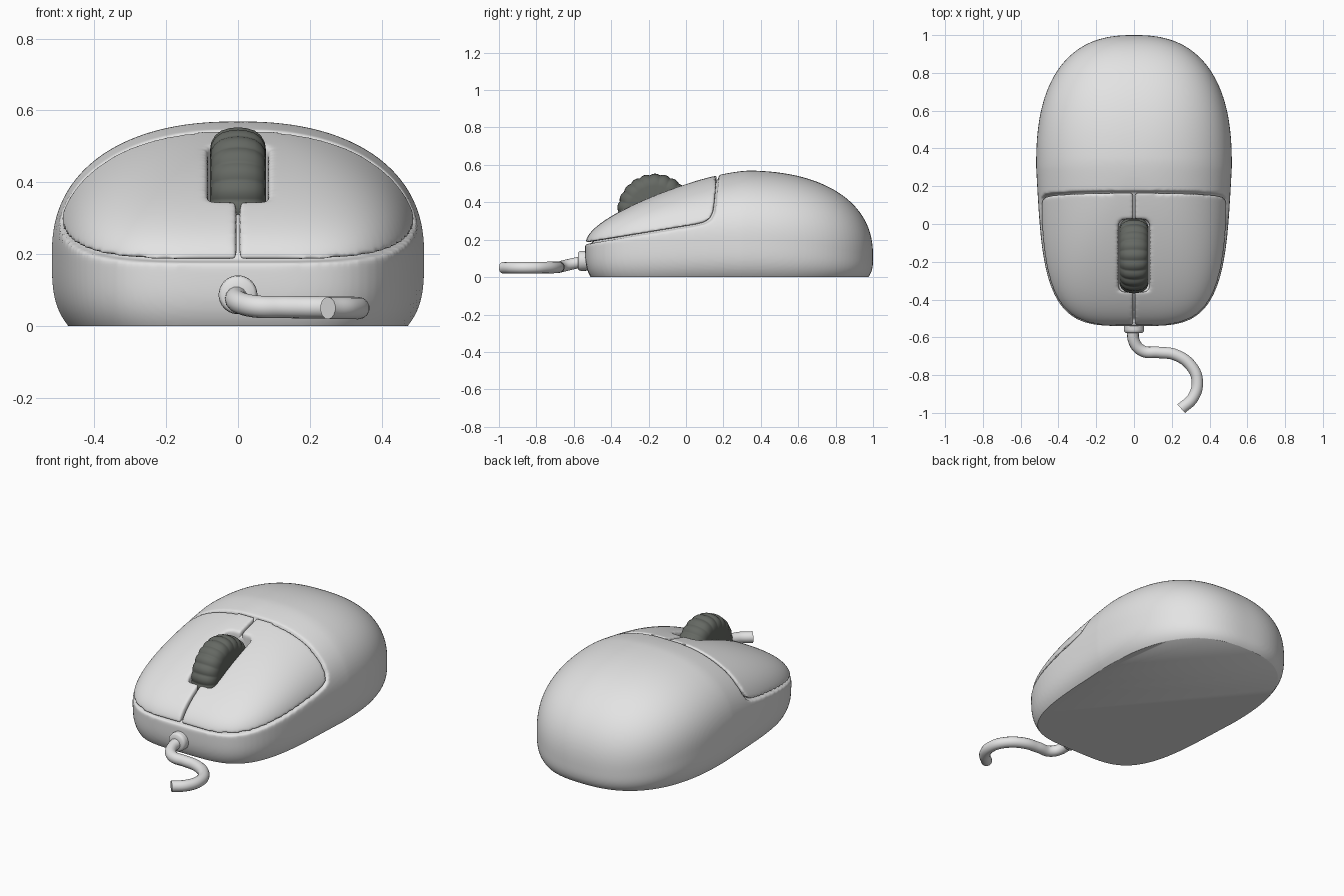
import bpy, bmesh, math
from mathutils import Vector

if "Cube" in bpy.data.objects:
    bpy.data.objects.remove(bpy.data.objects["Cube"])


def material(name, rgb):
    m = bpy.data.materials.new(name)
    m.diffuse_color = (*rgb, 1)
    m.use_nodes = True
    m.node_tree.nodes["Principled BSDF"].inputs["Base Color"].default_value = m.diffuse_color
    return m


SHELL = material("light_grey_plastic", (0.77, 0.77, 0.77))
RUBBER = material("dark_grey_rubber", (0.13, 0.14, 0.125))


def to_object(name, bm, mat=None):
    bmesh.ops.recalc_face_normals(bm, faces=bm.faces)
    me = bpy.data.meshes.new(name)
    bm.to_mesh(me)
    bm.free()
    ob = bpy.data.objects.new(name, me)
    bpy.context.collection.objects.link(ob)
    if mat:
        me.materials.append(mat)
    return ob


def skin(bm, rings):
    """Bridge closed rings of points and cap both ends."""
    vs = [[bm.verts.new(p) for p in r] for r in rings]
    n = len(vs[0])
    for a, b in zip(vs, vs[1:]):
        for i in range(n):
            bm.faces.new((a[i], a[(i + 1) % n], b[(i + 1) % n], b[i]))
    bm.faces.new(vs[0])
    bm.faces.new(vs[-1])


def hull(name, scale=1.0):
    """Whole mouse form: squarish egg outline, bulging wall and a sloping dome."""
    def point(a, r, low):
        c, d = math.cos(a), math.sin(a)
        n, length = (2.5, 0.70) if d > 0 else (4, 0.84)
        k = (abs(c) ** n + abs(d) ** n) ** (-1 / n)
        x, v = 0.518 * c * k, d * k
        if v < 0:
            x *= 1 + 0.09 * v
        zb = 0.2 - (0.09 if v > 0 else 0.03) * v * v
        y = 0.3 + length * v * r
        if low is not None:                      # wall below the widest line
            z = zb * low
            f = 1 - (0.088 - 0.052 * v * v) * (1 - low) ** 3.6
            x, y = x * f, 0.3 + length * v * f
        else:                                    # dome above it
            m = 2.3 - (0.3 * v * v if v < 0 else 0)
            s = (1 - r ** m) ** (1 / m)
            e = max(0, 0.35 - y)
            top = 0.57 - 0.18 * e * e / (e + 0.1)
            x, z = x * r, zb + s * (top - zb)
        return (x * scale, 0.3 + (y - 0.3) * scale, z * scale)

    angles = [2 * math.pi * i / 144 for i in range(144)]
    rings = [[point(a, 1, -0.2 + 0.1 * i) for a in angles] for i in range(12)]
    for i in range(36):
        p = math.pi / 2 * (i + 0.5) / 36
        rings.append([point(a, math.cos(p), None) for a in angles])
    bm = bmesh.new()
    skin(bm, rings)
    return to_object(name, bm)


def prism(name, pts, axis, lo, hi):
    """Extrude a 2D outline along x or z."""
    put = (lambda p, t: (t, p[0], p[1])) if axis == 'x' else (lambda p, t: (p[0], p[1], t))
    bm = bmesh.new()
    skin(bm, [[put(p, t) for p in pts] for t in (lo, hi)])
    return to_object(name, bm)


def boolean(ob, other, op):
    m = ob.modifiers.new(op, 'BOOLEAN')
    m.object, m.operation, m.solver = other, op, 'EXACT'
    other.hide_render = True


def bake(ob, name, mat):
    """Apply the modifier stack into a fresh object."""
    dg = bpy.context.evaluated_depsgraph_get()
    me = bpy.data.meshes.new_from_object(ob.evaluated_get(dg))
    me.name = name
    new = bpy.data.objects.new(name, me)
    bpy.context.collection.objects.link(new)
    bpy.data.objects.remove(ob)
    me.materials.clear()
    me.materials.append(mat)
    return new


def soften(ob, voxel, steps):
    """Round every edge with a remesh and smoothing."""
    r = ob.modifiers.new("remesh", 'REMESH')
    r.mode, r.voxel_size = 'VOXEL', voxel
    s = ob.modifiers.new("smooth", 'SMOOTH')
    s.factor, s.iterations = 0.5, steps


def lathe(name, profile, axis, centre, segs, mat, bumps=0):
    bm = bmesh.new()
    rings = []
    for t, r in profile:
        ring = []
        for i in range(segs):
            a = 2 * math.pi * i / segs
            q = r - (0.007 * (1 - abs(math.sin(bumps * a / 2))) if bumps and r > 0.14 else 0)
            u, w = q * math.cos(a), q * math.sin(a)
            ring.append(Vector(centre) + Vector((t, u, w) if axis == 'x' else (u, t, w)))
        rings.append(ring)
    skin(bm, rings)
    return to_object(name, bm, mat)


# Side outline of the zone taken by the buttons
zone = [(-0.8, 0.132), (0.06, 0.275), (0.105, 0.286), (0.138, 0.308), (0.155, 0.345),
        (0.162, 0.4), (0.175, 0.54), (0.18, 0.9), (-0.8, 0.9)]
body_cut = prism("body_cutter", zone, 'x', -0.8, 0.8)
button_zone = prism("button_cutter", [(y - 0.009, z + 0.007) for y, z in zone], 'x', 0.004, 0.8)

# Rounded slot around the wheel
slot_pts = []
for cx, cy, start in ((0.053, -0.01, 0), (-0.053, -0.01, 90), (-0.053, -0.325, 180), (0.053, -0.325, 270)):
    for k in range(6):
        a = math.radians(start + 18 * k)
        slot_pts.append((cx + 0.03 * math.cos(a), cy + 0.035 * math.sin(a)))
slot = prism("wheel_slot_cutter", slot_pts, 'z', 0.28, 0.9)

# Body shell with a core that closes the gaps under the buttons
body = hull("body_form")
core = hull("core_form", 0.955)
boolean(core, slot, 'DIFFERENCE')
boolean(body, body_cut, 'DIFFERENCE')
boolean(body, core, 'UNION')
soften(body, 0.008, 8)
body = bake(body, "body", SHELL)
bm = bmesh.new()
bm.from_mesh(body.data)
bmesh.ops.bisect_plane(bm, geom=bm.verts[:] + bm.edges[:] + bm.faces[:], plane_co=(0, 0, 0),
                       plane_no=(0, 0, 1), clear_inner=True)
bmesh.ops.holes_fill(bm, edges=[e for e in bm.edges if e.is_boundary], sides=0)
bm.to_mesh(body.data)
bm.free()

# Two click buttons
button = hull("button_form")
boolean(button, button_zone, 'INTERSECT')
boolean(button, slot, 'DIFFERENCE')
soften(button, 0.0075, 16)
right = bake(button, "right_button", SHELL)
left = right.copy()
left.data = right.data.copy()
left.name = "left_button"
left.data.transform(((-1, 0, 0, 0), (0, 1, 0, 0), (0, 0, 1, 0), (0, 0, 0, 1)))
left.data.flip_normals()
bpy.context.collection.objects.link(left)
for ob in (body_cut, button_zone, slot, core):
    bpy.data.objects.remove(ob)

# Scroll wheel with scalloped tread
half = [(0.074, 0.02), (0.078, 0.138), (0.075, 0.16), (0.064, 0.18), (0.046, 0.194), (0.022, 0.201)]
wheel = lathe("scroll_wheel", half + [(0, 0.203)] + [(-t, r) for t, r in reversed(half)],
              'x', (0, -0.166, 0.35), 220, RUBBER, bumps=22)

# Cable collar
collar = lathe("cable_collar", [(0.06, 0.05), (-0.028, 0.054), (-0.04, 0.052), (-0.047, 0.045), (-0.048, 0.02)],
               'y', (0, -0.53, 0.087), 40, SHELL)

# Curling cable
cu = bpy.data.curves.new("cable_path", 'CURVE')
cu.dimensions, cu.bevel_depth, cu.bevel_resolution = '3D', 0.031, 5
cu.use_fill_caps, cu.resolution_u = True, 8
path = [(0, -0.53, 0.088), (0, -0.62, 0.068), (0.045, -0.672, 0.055), (0.13, -0.68, 0.053), (0.22, -0.693, 0.052),
        (0.305, -0.755, 0.051), (0.335, -0.835, 0.05), (0.312, -0.92, 0.05), (0.25, -0.978, 0.05)]
sp = cu.splines.new('BEZIER')
sp.bezier_points.add(len(path) - 1)
for bp, p in zip(sp.bezier_points, path):
    bp.co = p
    bp.handle_left_type = bp.handle_right_type = 'AUTO'
tube = bpy.data.objects.new("cable_path", cu)
bpy.context.collection.objects.link(tube)
cable = bake(tube, "cable", SHELL)

# Smooth shading
bpy.ops.object.select_all(action='DESELECT')
for ob in (body, right, left, wheel, collar, cable):
    ob.select_set(True)
bpy.context.view_layer.objects.active = body
bpy.ops.object.shade_smooth_by_angle(angle=math.radians(50))
